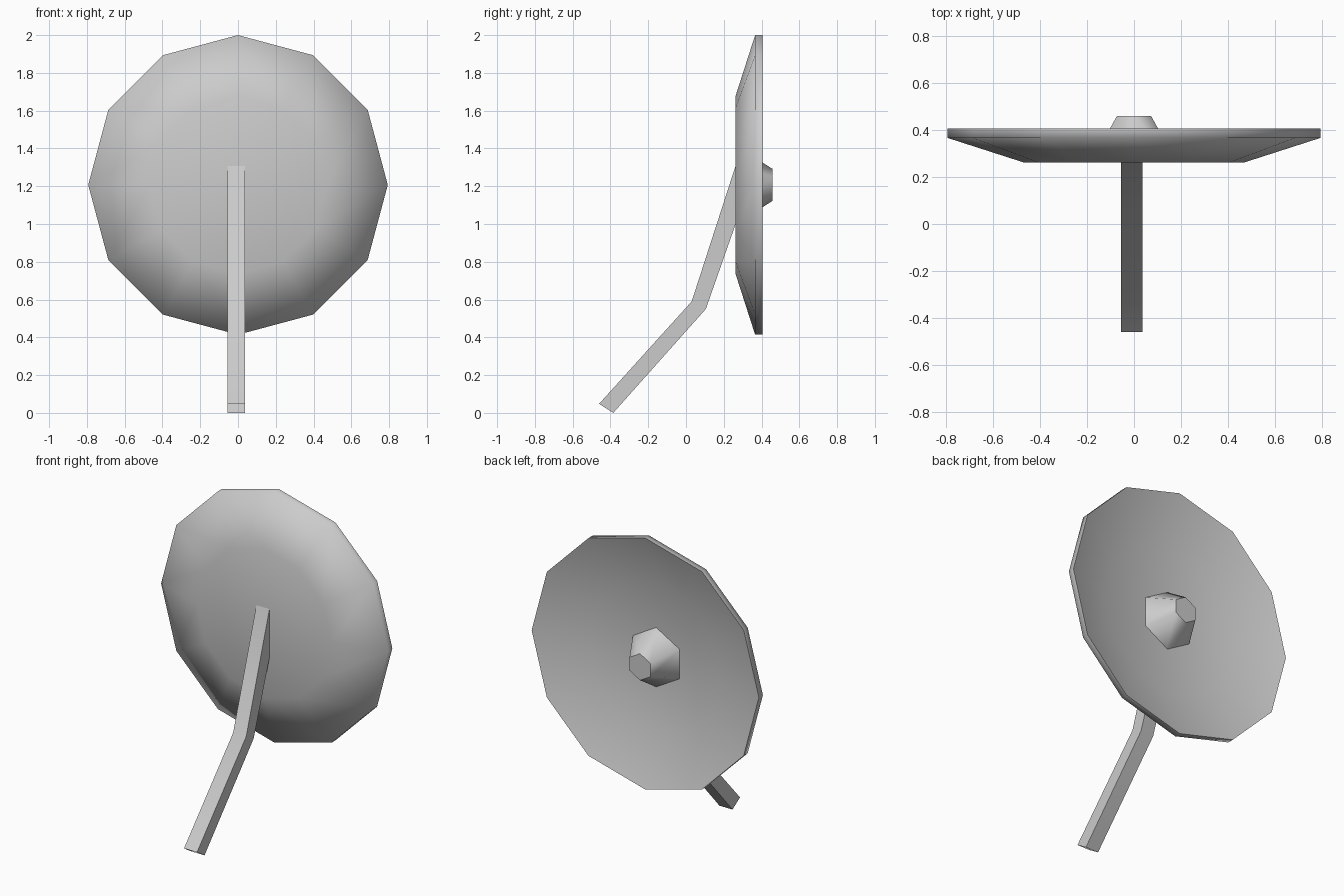
import bpy
import bmesh
from math import sin, cos, pi, radians

cube = bpy.data.objects.get("Cube")
if cube:
    bpy.data.objects.remove(cube)

grey = bpy.data.materials.new("light_grey")
grey.use_nodes = True
grey.diffuse_color = (0.6, 0.6, 0.6, 1)
grey.node_tree.nodes["Principled BSDF"].inputs["Base Color"].default_value = (0.6, 0.6, 0.6, 1)

CENTRE_Z = 1.207


def finish(name, bm, smooth):
    mesh = bpy.data.meshes.new(name)
    bm.to_mesh(mesh)
    bm.free()
    mesh.materials.append(grey)
    obj = bpy.data.objects.new(name, mesh)
    bpy.context.collection.objects.link(obj)
    bpy.ops.object.select_all(action='DESELECT')
    obj.select_set(True)
    bpy.context.view_layer.objects.active = obj
    bpy.ops.object.shade_smooth_by_angle(angle=radians(smooth))


def lathe(name, sides, profile, smooth):
    """Spin (radius, y) points about the dish axis and cap both ends."""
    bm = bmesh.new()
    rings = []
    for r, y in profile:
        angles = [pi / 2 + 2 * pi * i / sides for i in range(sides)]
        rings.append([bm.verts.new((r * cos(a), y, CENTRE_Z + r * sin(a))) for a in angles])
    for lower, upper in zip(rings, rings[1:]):
        for i in range(sides):
            j = (i + 1) % sides
            bm.faces.new((lower[i], lower[j], upper[j], upper[i]))
    bm.faces.new(rings[0])
    bm.faces.new(rings[-1])
    bmesh.ops.recalc_face_normals(bm, faces=bm.faces)
    finish(name, bm, smooth)


# Twelve-sided dish: flat front, sloped flank, rim, and a hollow back with a flat floor
lathe("dish", 12, [(0.47, 0.262), (0.793, 0.366), (0.793, 0.406), (0.47, 0.297)], 80)

# Six-sided tapered receiver standing on the hollow's floor
lathe("receiver", 6, [(0.195, 0.285), (0.084, 0.459)], 55)

# Bent square arm, extruded sideways from its side outline
outline = [(-0.46, 0.048), (-0.385, 0.0), (0.105, 0.55),
           (0.263, 1.0), (0.263, 1.31), (0.03, 0.59)]
bm = bmesh.new()
side = bm.faces.new([bm.verts.new((-0.055, y, z)) for y, z in outline])
extruded = bmesh.ops.extrude_face_region(bm, geom=[side])["geom"]
bmesh.ops.translate(bm, vec=(0.091, 0, 0),
                    verts=[v for v in extruded if isinstance(v, bmesh.types.BMVert)])
bmesh.ops.recalc_face_normals(bm, faces=bm.faces)

# The arm is an open tube: remove the foot cap and the end against the dish
ends = [f for f in bm.faces if f.normal.z < -0.8 or f.normal.y > 0.99]
bmesh.ops.delete(bm, geom=ends, context='FACES')
finish("support_arm", bm, 30)
